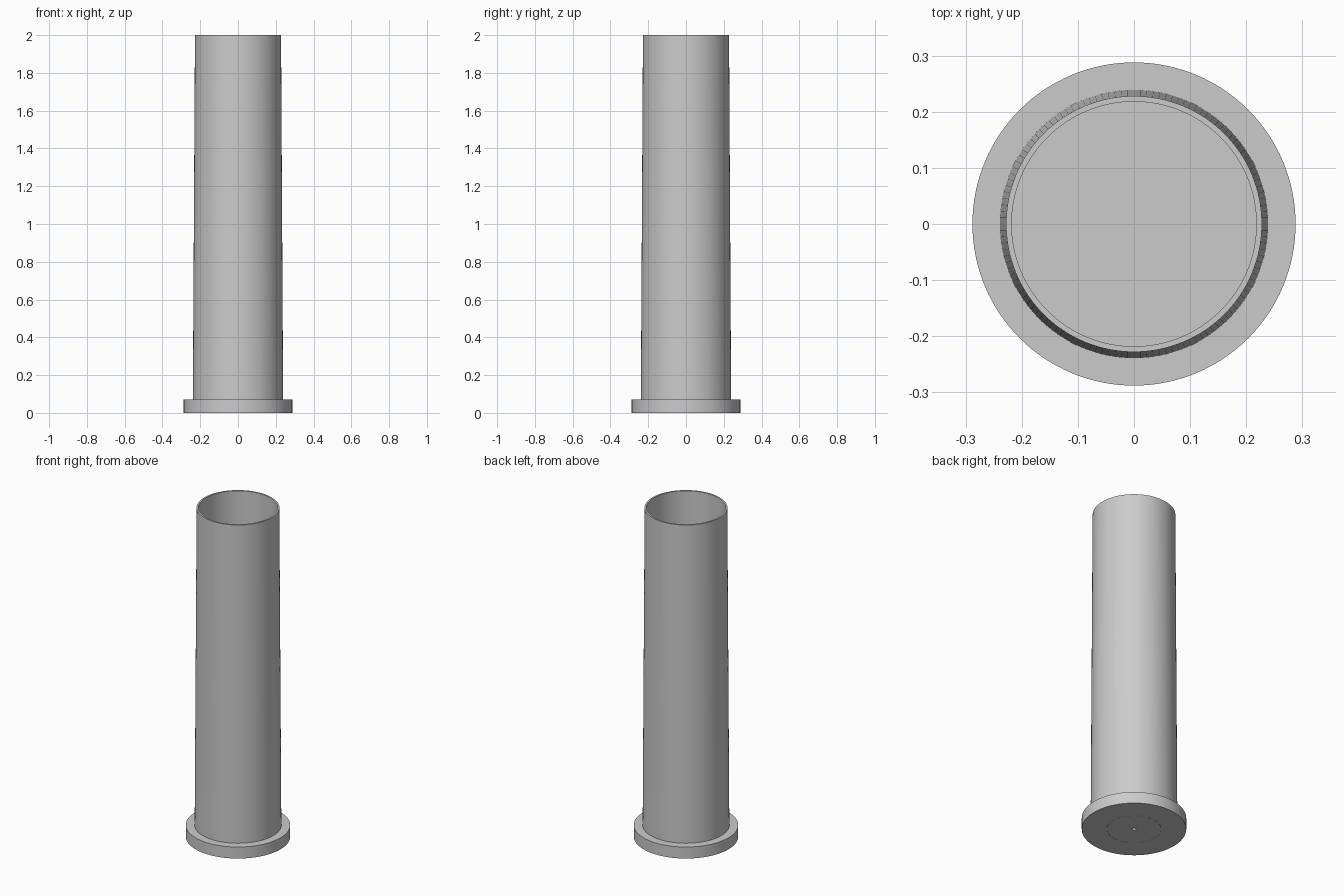
import bpy, bmesh, math

SEGMENTS = 128

cube = bpy.data.objects.get("Cube")
if cube:
    bpy.data.objects.remove(cube, do_unlink=True)

grey = bpy.data.materials.new("plain_grey")
grey.use_nodes = True
colour = (0.6, 0.6, 0.6, 1)
grey.diffuse_color = colour
grey.node_tree.nodes["Principled BSDF"].inputs["Base Color"].default_value = colour


def lathe(name, profile):
    """Spin an (radius, height) profile, listed from the bottom axis outwards, around z."""
    bm = bmesh.new()
    verts = [bm.verts.new((r, 0, z)) for r, z in profile]
    edges = [bm.edges.new(pair) for pair in zip(verts, verts[1:])]
    bmesh.ops.spin(bm, geom=verts + edges, cent=(0, 0, 0), axis=(0, 0, 1),
                   angle=math.tau, steps=SEGMENTS, use_duplicate=False)
    bmesh.ops.remove_doubles(bm, verts=bm.verts, dist=1e-5)
    bmesh.ops.recalc_face_normals(bm, faces=bm.faces)
    mesh = bpy.data.meshes.new(name)
    bm.to_mesh(mesh)
    bm.free()
    mesh.materials.append(grey)
    obj = bpy.data.objects.new(name, mesh)
    bpy.context.collection.objects.link(obj)
    bpy.ops.object.select_all(action="DESELECT")
    obj.select_set(True)
    bpy.context.view_layer.objects.active = obj
    bpy.ops.object.shade_smooth_by_angle(angle=math.radians(30))
    return obj


# Hollow tapered tube with its flanged base and the socket under it
lathe("tube_and_base", [
    (0, 0.02), (0.15, 0.02), (0.15, 0), (0.288, 0), (0.288, 0.07),
    (0.239, 0.07), (0.228, 2), (0.218, 2), (0.218, 0.07), (0, 0.07),
])

# Round plug filling the socket, with a small centre dimple
lathe("base_plug", [
    (0, 0.015), (0.011, 0.015), (0.011, 0), (0.149, 0), (0.149, 0.02), (0, 0.02),
])
